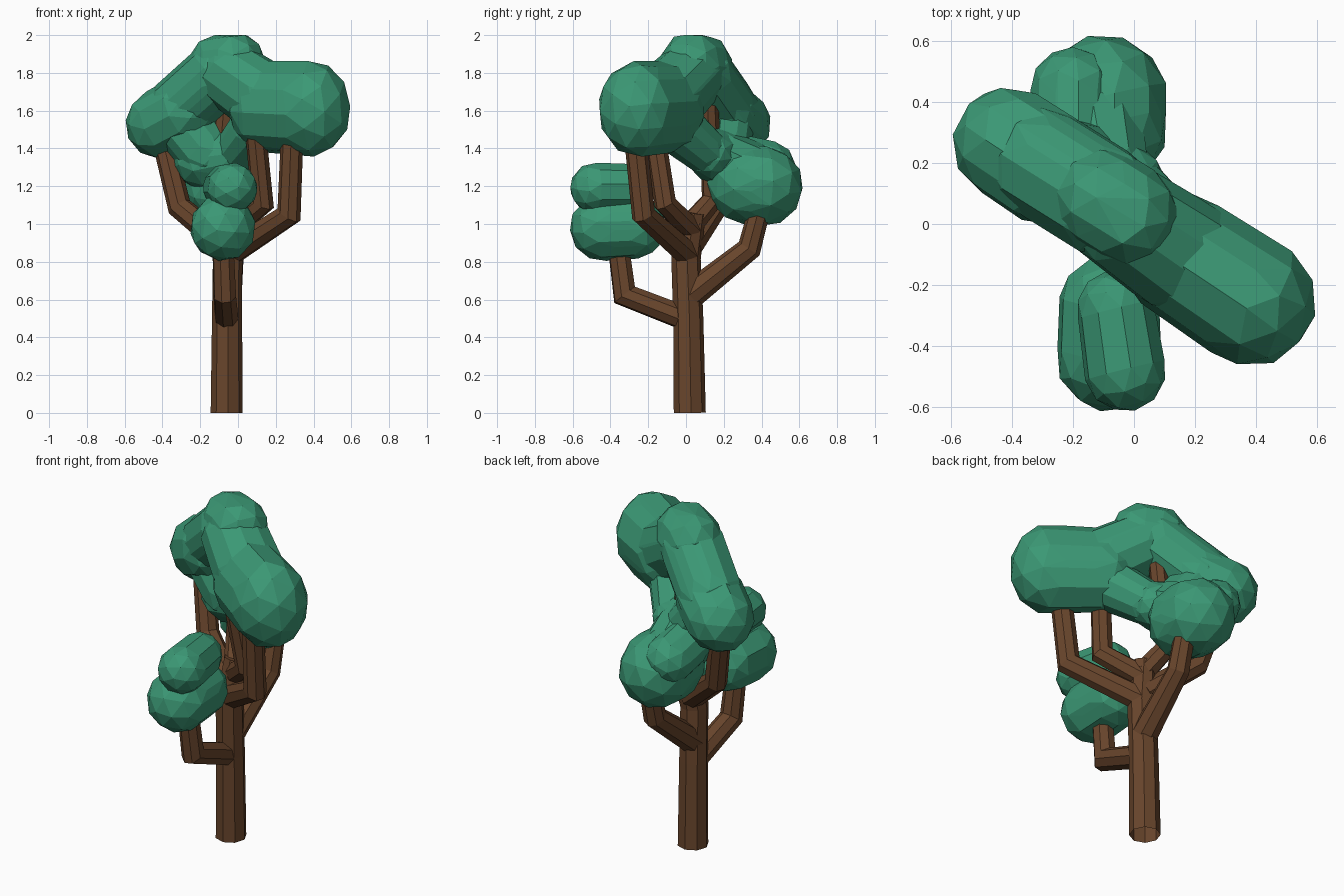
import bpy, bmesh, math, random
from mathutils import Vector, Euler

if "Cube" in bpy.data.objects:
    bpy.data.objects.remove(bpy.data.objects["Cube"])

random.seed(4)


def material(name, color):
    m = bpy.data.materials.new(name)
    m.diffuse_color = (*color, 1)
    m.use_nodes = True
    m.node_tree.nodes["Principled BSDF"].inputs["Base Color"].default_value = m.diffuse_color
    return m


BARK = material("bark_brown", (0.14, 0.06, 0.025))
LEAF = material("leaf_green", (0.044, 0.315, 0.178))


def make_object(name, bm, mat):
    bmesh.ops.recalc_face_normals(bm, faces=bm.faces)
    me = bpy.data.meshes.new(name)
    bm.to_mesh(me)
    bm.free()
    me.materials.append(mat)
    ob = bpy.data.objects.new(name, me)
    bpy.context.collection.objects.link(ob)
    return ob


def tube(name, points, radii, sides=8):
    """Faceted limb swept along a path with mitred bends."""
    pts = [Vector(p) for p in points]
    dirs = [(b - a).normalized() for a, b in zip(pts, pts[1:])]
    bm = bmesh.new()
    d = dirs[0]
    u = d.cross(Vector((0.31, 0.95, 0.05))).normalized()
    rings = []
    for i, p in enumerate(pts):
        a, b = dirs[max(i - 1, 0)], dirs[min(i, len(dirs) - 1)]
        t = (a + b).normalized()
        u = d.rotation_difference(t) @ u
        d = t
        v = d.cross(u)
        bend = (b - a)
        ring = []
        for k in range(sides):
            ang = 2 * math.pi * (k + 0.5) / sides
            off = (u * math.cos(ang) + v * math.sin(ang)) * radii[i]
            if bend.length > 1e-4:  # widen in the bend plane
                n = bend.normalized()
                off += n * off.dot(n) * (1 / max(a.dot(t), 0.5) - 1)
            ring.append(bm.verts.new(p + off))
        rings.append(ring)
    for r, s in zip(rings, rings[1:]):
        for k in range(sides):
            j = (k + 1) % sides
            bm.faces.new((r[k], r[j], s[j], s[k]))
    bm.faces.new(rings[0][::-1])
    bm.faces.new(rings[-1])
    return make_object(name, bm, BARK)


def lobe(name, p1, r1, p2, r2, tall=1.0):
    """Faceted leaf clump: convex hull around two low-poly balls."""
    ball = bmesh.new()
    bmesh.ops.create_icosphere(ball, subdivisions=2, radius=1.03)
    rot = Euler([random.uniform(0, 6) for _ in range(3)]).to_matrix()
    coords = [rot @ v.co for v in ball.verts]
    ball.free()
    bm = bmesh.new()
    for p, r in ((p1, r1), (p2, r2)):
        for c in coords:
            q = Vector(p) + Vector((c.x, c.y, c.z * tall)) * r
            q.z = min(q.z, 2.0)
            bm.verts.new(q)
    bmesh.ops.convex_hull(bm, input=bm.verts)
    bmesh.ops.delete(bm, geom=[v for v in bm.verts if not v.link_faces], context='VERTS')
    return make_object(name, bm, LEAF)


def union(parts):
    """Merge parts into the first one and remove the rest."""
    base, rest = parts[0], parts[1:]
    for o in rest:
        o.hide_render = True
        m = base.modifiers.new("union", 'BOOLEAN')
        m.operation, m.solver, m.object = 'UNION', 'EXACT', o
    dg = bpy.context.evaluated_depsgraph_get()
    me = bpy.data.meshes.new_from_object(base.evaluated_get(dg))
    base.modifiers.clear()
    base.data = me
    for o in rest:
        bpy.data.objects.remove(o)
    return base


# Trunk and branches
trunk = union([
    tube("trunk", [(-0.06, 0.02, 0), (-0.058, 0.012, 0.5), (-0.055, 0.0, 0.82), (-0.04, 0.04, 1.06)],
         [0.085, 0.08, 0.078, 0.066]),
    tube("front_branch", [(-0.06, 0.01, 0.495), (-0.07, -0.325, 0.625), (-0.08, -0.36, 0.9)],
         [0.066, 0.062, 0.058]),
    tube("back_branch", [(-0.055, 0.02, 0.62), (-0.03, 0.335, 0.87), (-0.03, 0.385, 1.06)],
         [0.075, 0.062, 0.058]),
    tube("right_branch", [(-0.05, 0.01, 0.84), (0.27, -0.225, 1.05), (0.285, -0.265, 1.43)],
         [0.07, 0.062, 0.06]),
    tube("inner_right_branch", [(-0.04, 0.03, 0.97), (0.13, -0.11, 1.11), (0.095, -0.165, 1.47)],
         [0.064, 0.058, 0.056]),
    tube("left_branch", [(-0.055, 0.02, 0.88), (-0.31, 0.16, 1.09), (-0.39, 0.235, 1.42)],
         [0.07, 0.062, 0.06]),
    tube("upper_branch", [(-0.04, 0.03, 1.0), (-0.11, 0.14, 1.13), (-0.06, 0.12, 1.7)],
         [0.064, 0.056, 0.05]),
])
# The trunk is open underneath
bm = bmesh.new()
bm.from_mesh(trunk.data)
bmesh.ops.delete(bm, geom=[f for f in bm.faces if f.calc_center_median().z < 0.005], context='FACES_ONLY')
bm.to_mesh(trunk.data)
bm.free()

# Main canopy arch with bridges to the back clump
union([
    lobe("canopy", (0.385, -0.255, 1.61), 0.208, (0.15, -0.1, 1.62), 0.2, 1.19),
    lobe("crown", (-0.02, 0.03, 1.83), 0.165, (-0.1, 0.08, 1.82), 0.165, 1.15),
    lobe("crown_bridge", (0.15, -0.1, 1.66), 0.195, (-0.04, 0.03, 1.79), 0.18),
    lobe("left_bridge", (-0.1, 0.075, 1.79), 0.18, (-0.3, 0.2, 1.61), 0.18),
    lobe("left_clump", (-0.41, 0.265, 1.53), 0.182, (-0.28, 0.18, 1.6), 0.185),
    lobe("left_middle_bridge", (-0.3, 0.2, 1.54), 0.16, (-0.17, 0.18, 1.38), 0.16),
    lobe("right_middle_bridge", (0.1, -0.04, 1.51), 0.14, (0.0, 0.1, 1.39), 0.12),
    lobe("middle_clump", (-0.03, 0.13, 1.37), 0.13, (-0.18, 0.2, 1.35), 0.165),
    lobe("back_bridge", (-0.1, 0.18, 1.35), 0.15, (-0.13, 0.35, 1.27), 0.16),
    lobe("back_clump", (-0.1, 0.41, 1.2), 0.207, (-0.1, 0.32, 1.21), 0.207),
    lobe("back_top_clump", (-0.2, 0.44, 1.3), 0.137, (-0.2, 0.3, 1.33), 0.137),
])

# Front clump on the low branch
union([
    lobe("front_clump", (-0.08, -0.44, 0.98), 0.172, (-0.08, -0.27, 0.985), 0.165),
    lobe("front_top_clump", (-0.03, -0.48, 1.19), 0.132, (-0.06, -0.28, 1.19), 0.125),
])
